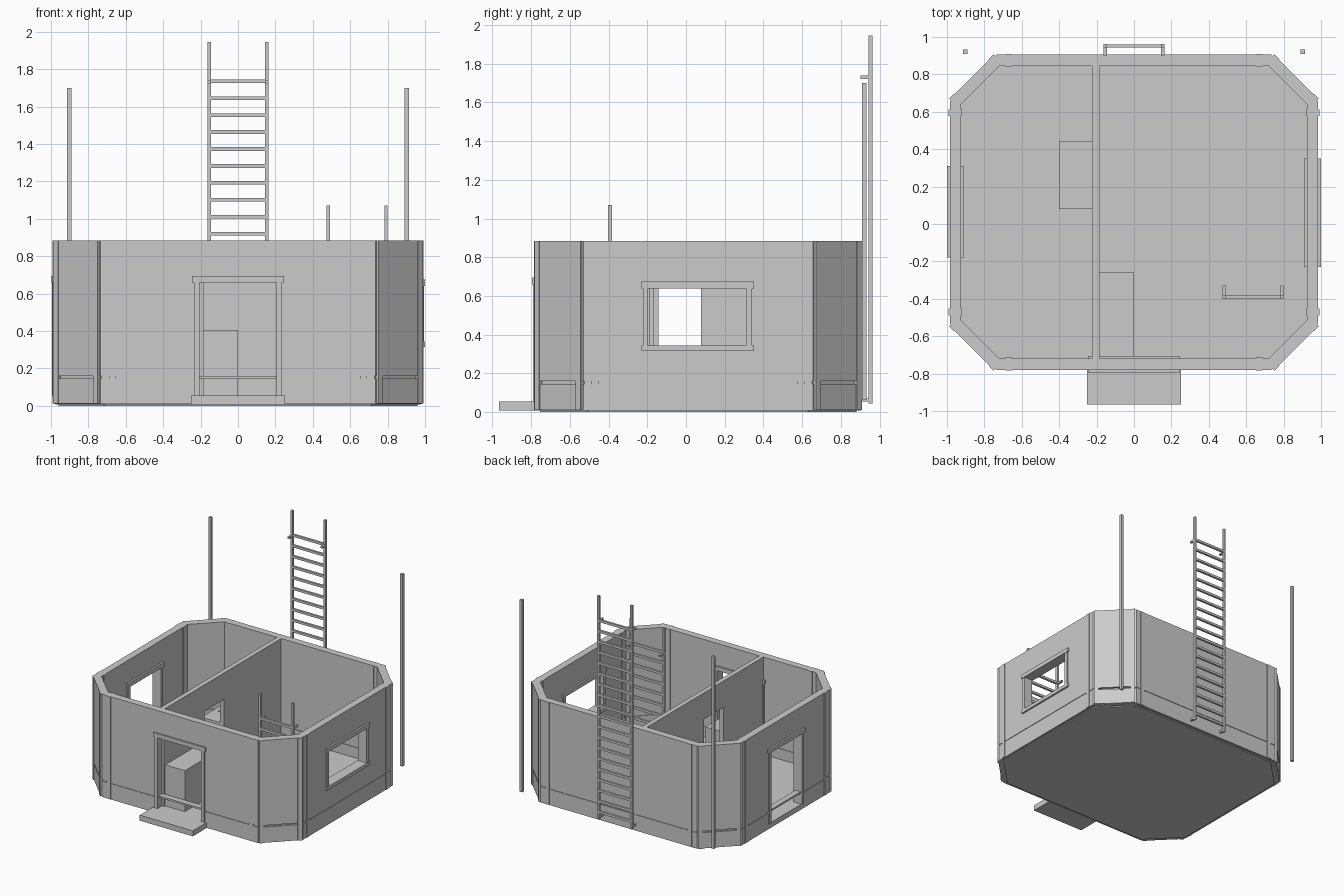
import bpy
import bmesh
from math import radians
from mathutils import Matrix, Vector

old = bpy.data.objects.get("Cube")
if old:
    bpy.data.objects.remove(old, do_unlink=True)

grey = bpy.data.materials.new("plain grey")
grey.use_nodes = True
tone = (0.6, 0.6, 0.6, 1)
grey.diffuse_color = tone
grey.node_tree.nodes["Principled BSDF"].inputs["Base Color"].default_value = tone

TOP = 0.885
FLOOR = 0.055
MID_Y = 0.0625


def finish(name, bm):
    bmesh.ops.recalc_face_normals(bm, faces=bm.faces)
    mesh = bpy.data.meshes.new(name)
    bm.to_mesh(mesh)
    bm.free()
    mesh.materials.append(grey)
    obj = bpy.data.objects.new(name, mesh)
    bpy.context.collection.objects.link(obj)
    return obj


def add_box(bm, x, y, z, matrix=Matrix()):
    size = Vector((x[1] - x[0], y[1] - y[0], z[1] - z[0]))
    mid = Vector((x[0] + x[1], y[0] + y[1], z[0] + z[1])) / 2
    bmesh.ops.create_cube(bm, size=1, matrix=matrix @ Matrix.Translation(mid) @ Matrix.Diagonal(size.to_4d()))


def boxes(name, *parts):
    bm = bmesh.new()
    for part in parts:
        add_box(bm, *part)
    return finish(name, bm)


def octagon(inset, chamfer):
    """Chamfered rectangle, counter-clockwise."""
    w, h, c = 0.985 - inset, 0.8425 - inset, chamfer
    quarter = [(w, h - c), (w - c, h)]
    pts = quarter + [(-x, y) for x, y in reversed(quarter)]
    pts += [(-x, -y) for x, y in pts]
    return [(x, y + MID_Y) for x, y in pts]


def slab(name, inset, z0, z1):
    bm = bmesh.new()
    face = bm.faces.new([bm.verts.new((x, y, z0)) for x, y in octagon(inset, 0.25)])
    ext = bmesh.ops.extrude_face_region(bm, geom=[face])
    bmesh.ops.translate(bm, vec=(0, 0, z1 - z0), verts=[v for v in ext["geom"] if isinstance(v, bmesh.types.BMVert)])
    return finish(name, bm)


def wall_ring(name, groove, z0, z1):
    bm = bmesh.new()
    loops = [[bm.verts.new((x, y, z)) for x, y in octagon(inset, c)]
             for inset, c, z in ((groove, 0.25, z0), (groove, 0.25, z1),
                                 (0.06 - groove, 0.205, z1), (0.06 - groove, 0.205, z0))]
    for a, b in zip(loops, loops[1:] + loops[:1]):
        for i in range(8):
            j = (i + 1) % 8
            bm.faces.new((a[i], a[j], b[j], b[i]))
    return finish(name, bm)


def cut(target, *parts):
    for part in parts:
        cutter = boxes("cutter", part)
        cutter.hide_render = True
        mod = target.modifiers.new("opening", 'BOOLEAN')
        mod.object = cutter
        mod.solver = 'EXACT'
        bpy.context.view_layer.objects.active = target
        bpy.ops.object.modifier_apply(modifier=mod.name)
        bpy.data.objects.remove(cutter, do_unlink=True)


# Base and floor
slab("base_plate", 0.025, 0, 0.012)
slab("floor", 0.01, 0.008, FLOOR)

# Outer walls, split by a shallow groove that carries on as a bar in the doorways
front_door = ((-0.21, 0.21), (-0.9, -0.6), (FLOOR, 0.66))
side_door = ((-1.1, -0.8), (-0.148, 0.278), (FLOOR, 0.66))
side_window = ((0.8, 1.1), (-0.2, 0.315), (0.345, 0.645))
cut(wall_ring("lower_wall", 0, 0.01, 0.145), front_door, side_door)
wall_ring("wall_groove", 0.005, 0.145, 0.16)
cut(wall_ring("upper_wall", 0, 0.16, TOP), front_door, side_door, side_window)

# Corner panels with raised end strips
bm = bmesh.new()
for sx in (-1, 1):
    for sy in (-1, 1):
        place = Matrix.Translation((sx * 0.86, MID_Y + sy * 0.7175, 0)) @ Matrix.Rotation(radians(-45 * sx * sy), 4, 'Z')
        for half, out in ((0.165, 0.008), (0.14, 0.003)):
            add_box(bm, (-half, half), (-0.008, 0.008) if half < 0.15 else (-0.01, 0.01), (0.16, TOP), place)
            add_box(bm, (-half, half), (-0.008, 0.008), (0.012, 0.145), place)
        for s in (-1, 1):
            add_box(bm, (s * 0.15 - 0.018, s * 0.15 + 0.018), (-0.014, 0.014), (0.012, TOP), place)
finish("corner_panels", bm)

# Narrow pilaster strips near the corners
bm = bmesh.new()
for s in (-1, 1):
    for y in ((0.843, 0.909), (-0.784, -0.714)):
        add_box(bm, (s * 0.67 - 0.018, s * 0.67 + 0.018), y, (0.012, TOP))
    for y in (-0.47, 0.595):
        add_box(bm, (s * 0.955 - 0.036, s * 0.955 + 0.036), (y - 0.018, y + 0.018), (0.012, TOP))
finish("wall_strips", bm)

# Door and window frames
boxes("front_door_frame",
      ((-0.245, 0.245), (-0.795, -0.705), (0.66, 0.695)),
      ((-0.235, -0.205), (-0.79, -0.71), (FLOOR, 0.66)),
      ((0.205, 0.235), (-0.79, -0.71), (FLOOR, 0.66)))
boxes("side_door_frame",
      ((-1, -0.91), (-0.18, 0.31), (0.66, 0.695)),
      ((-0.995, -0.915), (-0.17, -0.143), (FLOOR, 0.66)),
      ((-0.995, -0.915), (0.273, 0.3), (FLOOR, 0.66)))
boxes("window_frame",
      ((0.91, 1), (-0.23, 0.35), (0.64, 0.675)),
      ((0.91, 1), (-0.23, 0.35), (0.315, 0.345)),
      ((0.915, 0.995), (-0.222, -0.195), (0.345, 0.64)),
      ((0.915, 0.995), (0.31, 0.34), (0.345, 0.64)))
boxes("front_step", ((-0.25, 0.25), (-0.965, -0.775), (0.008, FLOOR)))

# Inner partition with a doorway
cut(boxes("partition", ((-0.225, -0.185), (-0.73, 0.86), (0.05, TOP))),
    ((-0.3, -0.1), (-0.185, 0.078), (FLOOR, 0.66)))

# Cabinets against the partition
boxes("large_cabinet", ((-0.19, 0), (-0.715, -0.26), (0.05, 0.405)))
boxes("small_cabinet", ((-0.4, -0.22), (0.08, 0.44), (0.05, 0.45)))
boxes("cabinet_plates",
      ((-0.355, -0.335), (0.24, 0.38), (0.448, 0.455)),
      ((-0.31, -0.265), (0.25, 0.38), (0.448, 0.455)))

# Back poles
for side, s in (("left", 1), ("right", -1)):
    boxes(side + "_pole", ((s * 0.903 - 0.012, s * 0.903 + 0.012), (0.908, 0.932), (0.065, 1.7)))


def ladder(name, x, y, z0, z1, reach):
    bm = bmesh.new()
    bracket_top = z1 - 0.21
    for s in (-1, 1):
        rail = x + s * 0.154
        add_box(bm, (rail - 0.009, rail + 0.009), (y - 0.01, y + 0.01), (z0, z1))
        for z in (z0 + 0.018, bracket_top - 0.005):
            add_box(bm, (rail - 0.009, rail + 0.009), sorted((y, y + reach)), (z - 0.008, z + 0.008))
    z = bracket_top
    while z > z0 + 0.04:
        add_box(bm, (x - 0.15, x + 0.15), (y - 0.009, y + 0.009), (z - 0.01, z + 0.01))
        z -= 0.0905
    return finish(name, bm)


ladder("back_ladder", 0, 0.952, 0.045, 1.945, -0.052)
ladder("inner_ladder", 0.637, -0.392, FLOOR, 1.07, 0.062)
